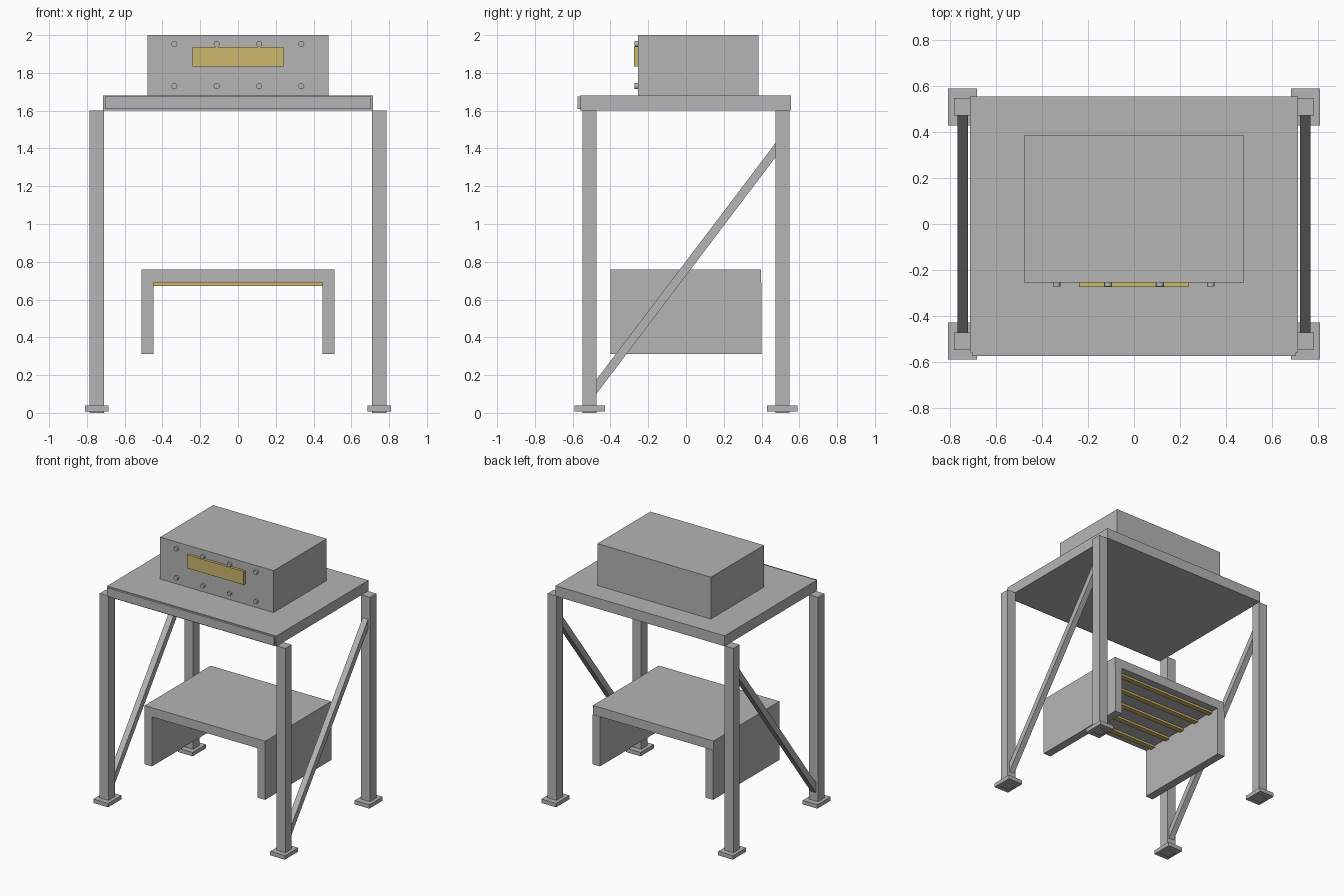
import bpy
import math
from mathutils import Vector

cube = bpy.data.objects.get("Cube")
if cube:
    bpy.data.objects.remove(cube, do_unlink=True)


def material(name, rgb):
    mat = bpy.data.materials.new(name)
    mat.use_nodes = True
    mat.diffuse_color = (*rgb, 1)
    mat.node_tree.nodes["Principled BSDF"].inputs["Base Color"].default_value = (*rgb, 1)
    return mat


GREY = material("steel grey", (0.46, 0.46, 0.46))
YELLOW = material("dull yellow", (0.60, 0.48, 0.15))


def mesh_object(name, verts, faces, mat):
    mesh = bpy.data.meshes.new(name)
    mesh.from_pydata(verts, [], faces)
    mesh.materials.append(mat)
    obj = bpy.data.objects.new(name, mesh)
    bpy.context.collection.objects.link(obj)
    return obj


def prism(name, profile, x0, x1, mat):
    """Extrude a four-sided (y, z) profile, counter-clockwise, from x0 to x1."""
    verts = [(x, y, z) for x in (x0, x1) for y, z in profile]
    sides = [(i, (i + 1) % 4, (i + 1) % 4 + 4, i + 4) for i in range(4)]
    faces = [(3, 2, 1, 0), (4, 5, 6, 7)] + [tuple(f) for f in sides]
    return mesh_object(name, verts, faces, mat)


def box(name, x, y, z, mat=GREY):
    profile = [(y[0], z[0]), (y[1], z[0]), (y[1], z[1]), (y[0], z[1])]
    return prism(name, profile, x[0], x[1], mat)


def mirrored(side, a, b):
    return sorted((side * a, side * b))


# Table top with its front apron
box("table_top", (-0.715, 0.715), (-0.56, 0.555), (1.6, 1.68))
box("front_apron", (-0.705, 0.705), (-0.575, -0.56), (1.61, 1.675))

# Legs, foot plates and diagonal side braces
for sx, side in ((-1, "right"), (1, "left")):
    for sy, end in ((-1, "front"), (1, "back")):
        box(f"{end}_{side}_leg", mirrored(sx, 0.71, 0.785),
            mirrored(sy, 0.473, 0.549), (0, 1.6))
        box(f"{end}_{side}_foot", mirrored(sx, 0.685, 0.81),
            mirrored(sy, 0.43, 0.59), (0.008, 0.038))
    x0, x1 = mirrored(sx, 0.723, 0.768)
    prism(f"{side}_brace", [(-0.475, 0.10), (0.475, 1.355),
                            (0.475, 1.43), (-0.475, 0.175)], x0, x1, GREY)

# Control box with its front plate and bolts
box("control_box", (-0.48, 0.48), (-0.255, 0.385), (1.68, 2.0))
box("front_plate", (-0.24, 0.24), (-0.275, -0.255), (1.835, 1.937), YELLOW)
for row, z in enumerate((1.73, 1.953)):
    for col, x in enumerate((-0.337, -0.113, 0.112, 0.335)):
        bpy.ops.mesh.primitive_cylinder_add(
            vertices=16, radius=0.016, depth=0.025,
            location=(x, -0.2605, z), rotation=(math.pi / 2, 0, 0))
        bolt = bpy.context.object
        bolt.name = f"bolt_{row}_{col}"
        bolt.data.materials.append(GREY)
        bpy.ops.object.shade_smooth_by_angle()

# Lower hood: top panel, two side panels and a row of bars underneath
box("hood_top", (-0.51, 0.51), (-0.4, 0.397), (0.69, 0.76))
for sx, side in ((-1, "right"), (1, "left")):
    box(f"hood_{side}_panel", mirrored(sx, 0.447, 0.51), (-0.4, 0.4), (0.312, 0.69))
for i in range(5):
    y = (i - 2) * 0.16
    box(f"heating_bar_{i}", (-0.45, 0.45), (y - 0.02, y + 0.02), (0.673, 0.692), YELLOW)
